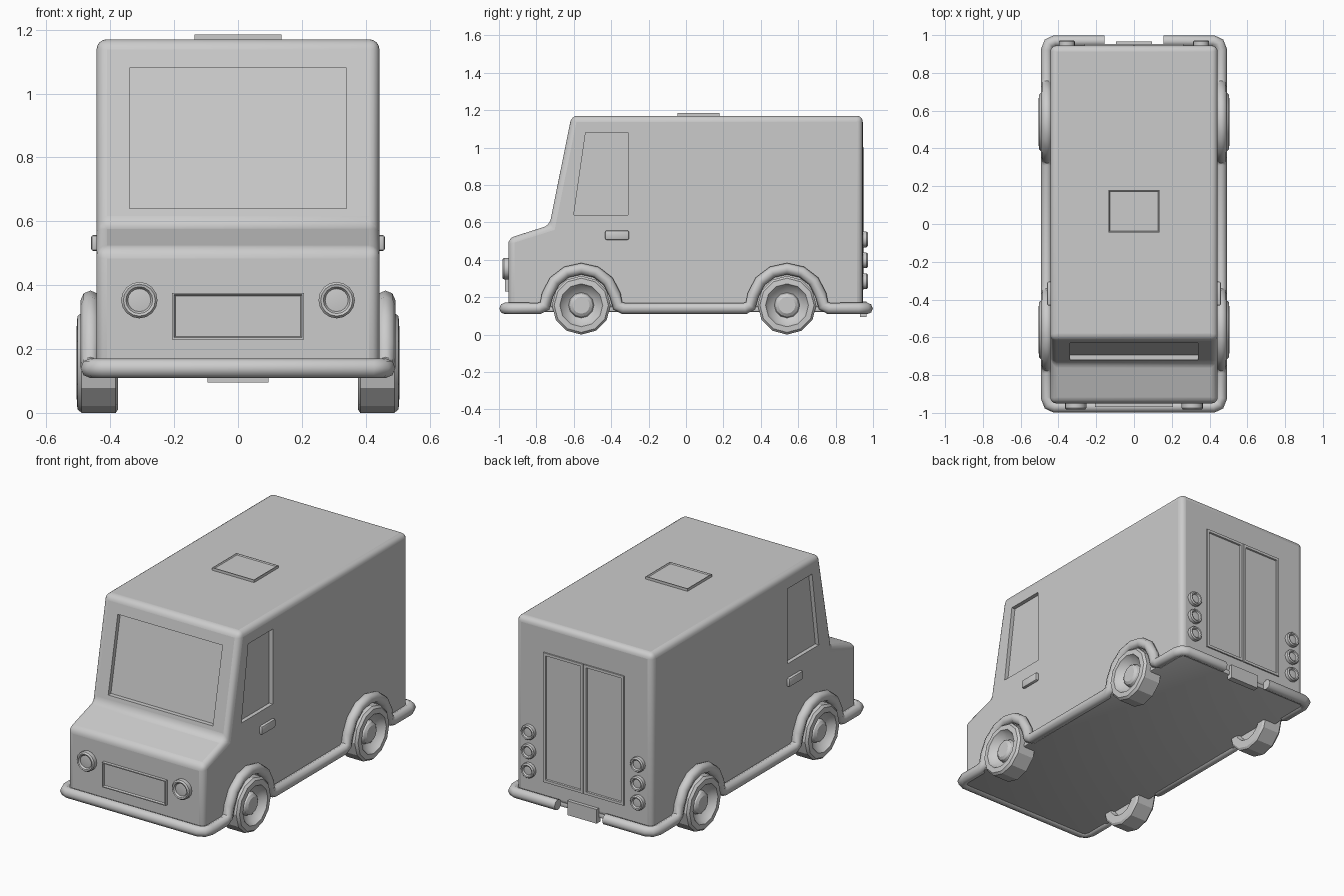
import bpy, bmesh
from math import sin, cos, pi, radians
from mathutils import Vector

if "Cube" in bpy.data.objects:
    bpy.data.objects.remove(bpy.data.objects["Cube"])


def finish(name, bm, angle=35):
    bmesh.ops.recalc_face_normals(bm, faces=bm.faces)
    me = bpy.data.meshes.new(name)
    bm.to_mesh(me)
    bm.free()
    ob = bpy.data.objects.new(name, me)
    bpy.context.collection.objects.link(ob)
    smooth(ob, angle)
    return ob


def smooth(ob, angle=35):
    bpy.ops.object.select_all(action='DESELECT')
    bpy.context.view_layer.objects.active = ob
    ob.select_set(True)
    bpy.ops.object.shade_smooth_by_angle(angle=radians(angle))


def apply_modifier(ob, mod):
    bpy.context.view_layer.objects.active = ob
    bpy.ops.object.modifier_apply(modifier=mod.name)


def prism(name, pts, x0, x1):
    """Side (y, z) profile extruded across x."""
    bm = bmesh.new()
    f = bm.faces.new([bm.verts.new((x0, y, z)) for y, z in pts])
    g = bmesh.ops.extrude_face_region(bm, geom=[f])['geom']
    bmesh.ops.translate(bm, vec=(x1 - x0, 0, 0),
                        verts=[v for v in g if isinstance(v, bmesh.types.BMVert)])
    return finish(name, bm)


def panel(name, lo, hi, facing=None, border=0.01, depth=0.0, bevel=0.0):
    """Box with an optional sunken face and rounded edges."""
    lo, hi = Vector(lo), Vector(hi)
    bm = bmesh.new()
    bmesh.ops.create_cube(bm, size=1)
    for v in bm.verts:
        v.co = Vector([(lo[i] + hi[i]) / 2 + v.co[i] * (hi[i] - lo[i]) for i in range(3)])
    bm.normal_update()
    if facing:
        fs = [f for f in bm.faces if f.normal.dot(Vector(facing)) > 0.9]
        bmesh.ops.inset_region(bm, faces=fs, thickness=border, depth=0)
        bmesh.ops.inset_region(bm, faces=fs, thickness=0.006, depth=-depth)
    if bevel:
        bmesh.ops.bevel(bm, geom=bm.edges[:], offset=bevel, segments=2,
                        profile=0.5, affect='EDGES')
    return finish(name, bm)


def lathe(name, profile, segs, loc, axis):
    """Closed (radius, height) profile turned about an axis."""
    q = Vector(axis).to_track_quat('Z', 'Y')
    bm = bmesh.new()
    rings = []
    for r, h in profile:
        n = segs if r > 0 else 1
        rings.append([bm.verts.new(Vector(loc) + q @ Vector(
            (r * cos(2 * pi * i / segs), r * sin(2 * pi * i / segs), h))) for i in range(n)])
    for a, b in zip(rings, rings[1:]):
        for i in range(segs):
            j = (i + 1) % segs
            vs = [a[i % len(a)], a[j % len(a)], b[j % len(b)], b[i % len(b)]]
            bm.faces.new(list(dict.fromkeys(vs)))
    return finish(name, bm, 28)


# Body shell
body = prism("body", [(-0.95, 0.13), (-0.95, 0.515), (-0.73, 0.585), (-0.612, 1.17),
                      (0.945, 1.17), (0.945, 0.13)], -0.443, 0.443)
bev = body.modifiers.new("round", 'BEVEL')
bev.width, bev.segments, bev.limit_method = 0.032, 4, 'ANGLE'
apply_modifier(body, bev)

# Window recesses
side = [(-0.60, 0.64), (-0.537, 1.08), (-0.31, 1.08), (-0.31, 0.64)]
cutters = [
    prism("windshield_cutter", [(-0.82, 0.64), (-0.693, 0.64), (-0.605, 1.08), (-0.74, 1.08)],
          -0.34, 0.34),
    prism("side_window_cutter", side, 0.42, 0.55),
    prism("side_window_cutter", side, -0.55, -0.42)]
for c in cutters:
    c.hide_render = True
    mod = body.modifiers.new("cut", 'BOOLEAN')
    mod.operation, mod.solver, mod.object = 'DIFFERENCE', 'EXACT', c
    apply_modifier(body, mod)
    bpy.data.objects.remove(c)
smooth(body)

# Floor pan reaching out to the rail
panel("floor", (-0.46, -0.97, 0.12), (0.46, 0.945, 0.15), bevel=0.008)

# One tube: rear bumper ends, arches, sills and front bumper
WHEEL_Y = (0.54, -0.56)
half = [(0.155, 0.968, 0.14), (0.42, 0.968, 0.14), (0.45, 0.955, 0.14), (0.462, 0.92, 0.14)]
for c in WHEEL_Y:
    half.append((0.462, c + 0.225, 0.14))
    half.append((0.462, c + 0.195, 0.155))
    for k in range(7):
        a = radians(15 + 25 * k)
        half.append((0.462, c + 0.187 * cos(a), 0.165 + 0.187 * sin(a)))
    half.append((0.462, c - 0.195, 0.155))
    half.append((0.462, c - 0.225, 0.14))
half += [(0.462, -0.92, 0.14), (0.45, -0.955, 0.14), (0.42, -0.968, 0.14)]
path = half + [(-x, y, z) for x, y, z in reversed(half)]
cu = bpy.data.curves.new("bumper_rail", 'CURVE')
cu.dimensions = '3D'
cu.bevel_depth, cu.bevel_resolution, cu.use_fill_caps = 0.031, 2, True
sp = cu.splines.new('POLY')
sp.points.add(len(path) - 1)
for p, co in zip(sp.points, path):
    p.co = (*co, 1)
rail = bpy.data.objects.new("bumper_rail", cu)
bpy.context.collection.objects.link(rail)
bpy.ops.object.select_all(action='DESELECT')
bpy.context.view_layer.objects.active = rail
rail.select_set(True)
bpy.ops.object.convert(target='MESH')
smooth(bpy.context.object, 50)

# Wheels, headlights, tail lights, handles and rear doors on both sides
tyre = [(0, 0.025), (0.09, 0.025), (0.10, 0), (0.145, 0), (0.157, 0.008), (0.157, 0.115),
        (0.145, 0.128), (0.115, 0.13), (0.10, 0.105), (0.068, 0.085), (0.06, 0.105),
        (0.045, 0.115), (0, 0.115)]
head = [(0, 0), (0.057, 0), (0.057, 0.03), (0.05, 0.038), (0.042, 0.036), (0.036, 0.026),
        (0, 0.03)]
tail = [(0, 0), (0.043, 0), (0.043, 0.022), (0.037, 0.029), (0.03, 0.027), (0.025, 0.018),
        (0, 0.02)]
for s, tag in ((1, "right"), (-1, "left")):
    for y, end in zip(WHEEL_Y, ("rear", "front")):
        lathe(f"{end}_{tag}_wheel", tyre, 12, (s * 0.375, y, 0.157), (s, 0, 0))
    lathe(f"{tag}_headlight", head, 16, (s * 0.309, -0.944, 0.353), (0, -1, 0))
    for i in range(3):
        lathe(f"{tag}_tail_light_{i + 1}", tail, 14, (s * 0.355, 0.943, 0.285 + 0.112 * i),
              (0, 1, 0))
    xs = sorted((s * 0.435, s * 0.46))
    panel(f"{tag}_door_handle", (xs[0], -0.432, 0.507), (xs[1], -0.305, 0.557), bevel=0.008)
    xs = sorted((s * 0.003, s * 0.262))
    panel(f"{tag}_rear_door", (xs[0], 0.93, 0.24), (xs[1], 0.953, 1.0), (0, 1, 0), 0.022, 0.014)

# Grille, rear plate and roof hatch
panel("grille", (-0.206, -0.968, 0.23), (0.206, -0.94, 0.376), (0, -1, 0), 0.008, 0.01)
panel("rear_plate", (-0.095, 0.93, 0.095), (0.095, 0.965, 0.178))
panel("roof_hatch", (-0.136, -0.045, 1.16), (0.136, 0.18, 1.185), (0, 0, 1), 0.006, 0.006)
